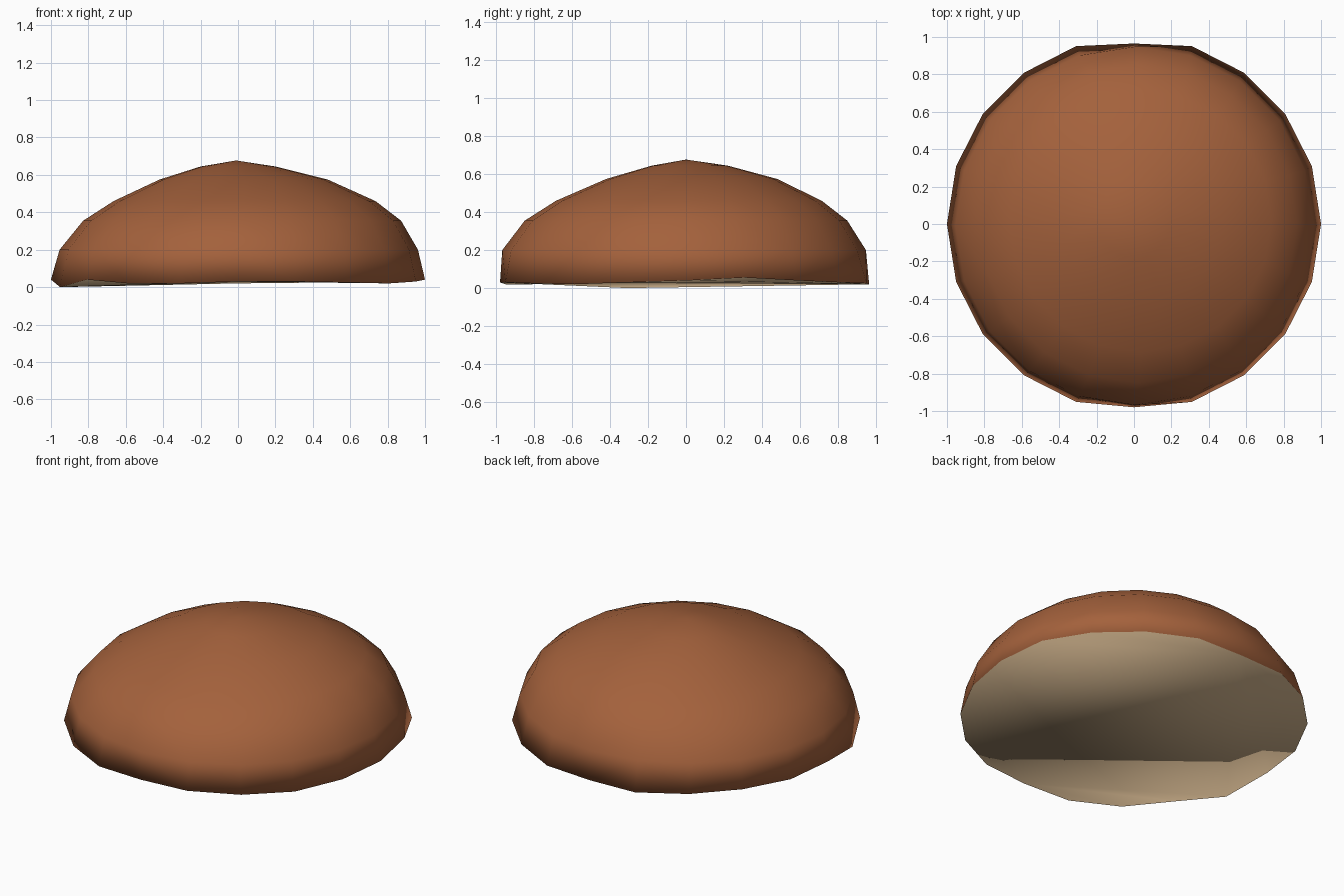
import bpy, bmesh, math

if "Cube" in bpy.data.objects:
    bpy.data.objects.remove(bpy.data.objects["Cube"])


def material(name, rgb):
    m = bpy.data.materials.new(name)
    m.diffuse_color = (*rgb, 1)
    m.use_nodes = True
    m.node_tree.nodes["Principled BSDF"].inputs["Base Color"].default_value = m.diffuse_color
    return m


SIDES = 20
# dome rings: radius, height, shift in x, shift in y (the dome leans slightly)
RINGS = [(0.958, 0.20, 0.004, -0.01), (0.85, 0.355, 0.022, 0.0),
         (0.70, 0.46, 0.035, 0.015), (0.45, 0.575, 0.03, 0.03),
         (0.20, 0.645, 0.0, 0.02)]
# uneven rim heights, counter-clockwise from +x
RIM_Z = [.04, .055, .04, .03, .025, .02, .02, .03, .035, .03,
         .04, .0, .04, .02, .02, .03, .03, .025, .02, .03]

bm = bmesh.new()


def ring(radius, heights, dx=0, dy=0):
    return [bm.verts.new((radius * math.cos(math.tau * i / SIDES) + dx,
                          radius * math.sin(math.tau * i / SIDES) + dy, heights[i]))
            for i in range(SIDES)]


# crust dome: rim, rings and peak
rim = ring(1.0, RIM_Z)
rim[5].co.y = 0.965
rim[15].co.y = -0.98
loops = [rim] + [ring(r, [z] * SIDES, dx, dy) for r, z, dx, dy in RINGS]
for low, high in zip(loops, loops[1:]):
    for i in range(SIDES):
        j = (i + 1) % SIDES
        bm.faces.new((low[i], low[j], high[j], high[i]))
peak = bm.verts.new((-0.01, 0, 0.677))
for i in range(SIDES):
    bm.faces.new((loops[-1][i], loops[-1][(i + 1) % SIDES], peak))

# pale, nearly flat underside
base = bm.faces.new(rim[::-1])
base.material_index = 1
bmesh.ops.triangulate(bm, faces=bm.faces[:])
for f in bm.faces:
    f.smooth = True

mesh = bpy.data.meshes.new("domed_cap")
bm.to_mesh(mesh)
bm.free()
mesh.materials.append(material("brown crust", (0.37, 0.12, 0.045)))
mesh.materials.append(material("pale tan underside", (0.56, 0.40, 0.235)))
bpy.context.collection.objects.link(bpy.data.objects.new("domed_cap", mesh))
